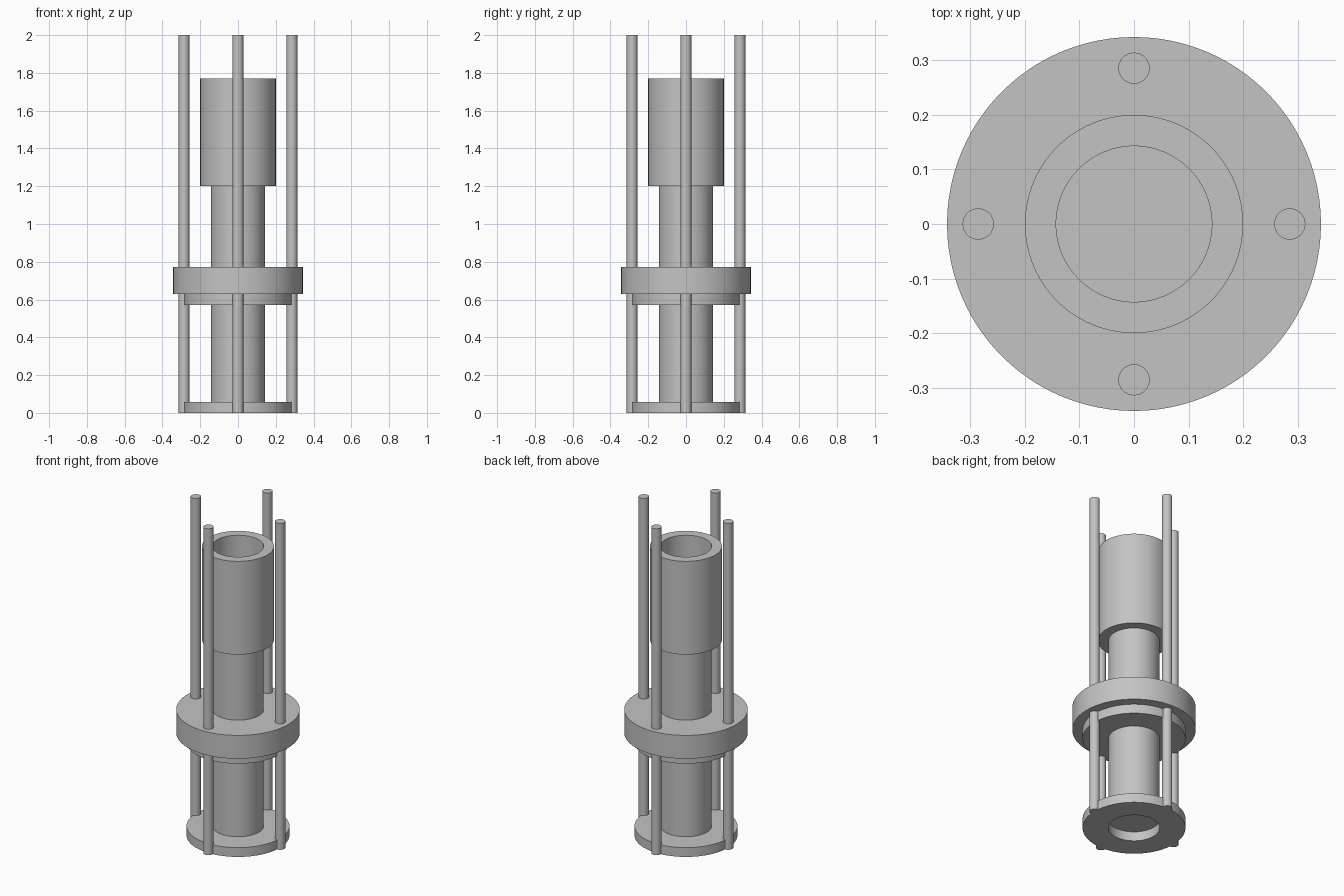
import bpy, bmesh, math
from mathutils import Vector, Matrix

cube = bpy.data.objects.get("Cube")
if cube:
    bpy.data.objects.remove(cube, do_unlink=True)

U = 2 / 70   # design module: every dimension is a whole number of these

steel = bpy.data.materials.new("grey steel")
steel.use_nodes = True
GREY = (0.55, 0.55, 0.55, 1)
steel.diffuse_color = GREY
steel.node_tree.nodes["Principled BSDF"].inputs["Base Color"].default_value = GREY


def lathe(name, profile, segments=96, centre=(0, 0)):
    """Revolve a closed (radius, height) outline, in modules, about z."""
    bm = bmesh.new()
    verts = [bm.verts.new((r * U, 0, z * U)) for r, z in profile]
    edges = [bm.edges.new((a, b)) for a, b in zip(verts, verts[1:] + verts[:1])
             if a.co.xy.length + b.co.xy.length > 0]
    bmesh.ops.spin(bm, geom=verts + edges, cent=(0, 0, 0), axis=(0, 0, 1),
                   angle=math.tau, steps=segments, use_merge=False)
    bmesh.ops.remove_doubles(bm, verts=bm.verts[:], dist=1e-5)
    bmesh.ops.recalc_face_normals(bm, faces=bm.faces[:])
    mesh = bpy.data.meshes.new(name)
    bm.to_mesh(mesh)
    bm.free()
    mesh.materials.append(steel)
    obj = bpy.data.objects.new(name, mesh)
    obj.location = (centre[0], centre[1], 0)
    bpy.context.collection.objects.link(obj)
    bpy.ops.object.select_all(action="DESELECT")
    obj.select_set(True)
    bpy.context.view_layer.objects.active = obj
    bpy.ops.object.shade_smooth_by_angle(angle=math.radians(30))
    return obj


def cylinder(radius, low, high):
    return [(0, low), (radius, low), (radius, high), (0, high)]


def ring(inner, outer, low, high):
    return [(inner, low), (outer, low), (outer, high), (inner, high)]


# Central column between the base ring and the open sleeve
lathe("column", cylinder(5, 2, 42))
lathe("base_ring", ring(5, 10, 0, 2))
lathe("upper_sleeve", ring(5, 7, 42, 62))

# Stepped flange around the column
lathe("flange", [(5, 20), (10, 20), (10, 22), (12, 22), (12, 27), (5, 27)])

# Four guide rods through the flange
for i, side in enumerate(("left", "back", "right", "front")):
    spot = Matrix.Rotation(i * math.pi / 2, 3, "Z") @ Vector((10 * U, 0, 0))
    lathe("guide_rod_" + side, cylinder(1, 0, 70), 32, spot.xy)
